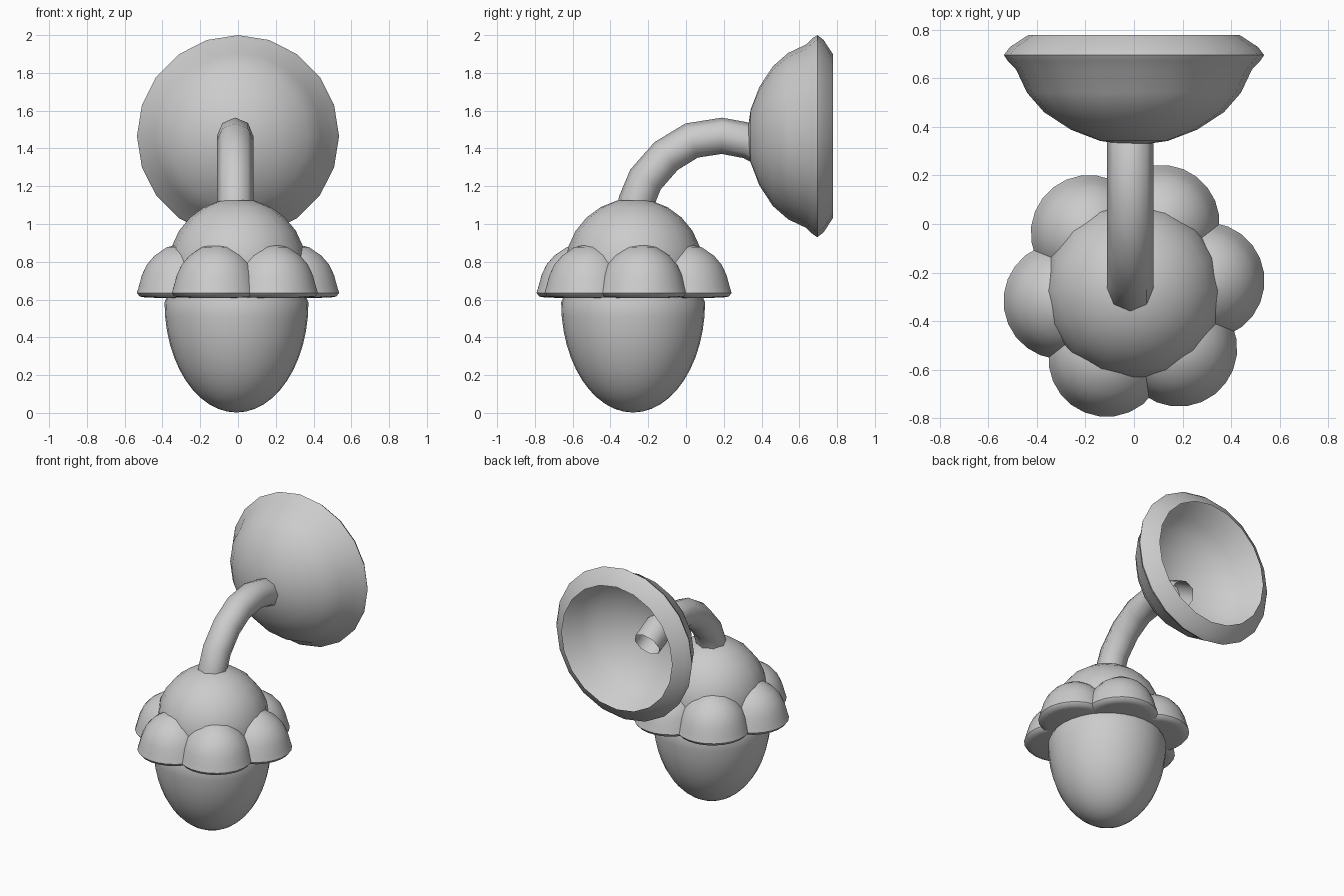
import bpy, bmesh, math
from mathutils import Vector, Matrix

if "Cube" in bpy.data.objects:
    bpy.data.objects.remove(bpy.data.objects["Cube"])


def finish(name, bm, loc=(0, 0, 0), rot=(0, 0, 0), angle=40):
    bmesh.ops.recalc_face_normals(bm, faces=bm.faces)
    mesh = bpy.data.meshes.new(name)
    bm.to_mesh(mesh)
    bm.free()
    ob = bpy.data.objects.new(name, mesh)
    bpy.context.collection.objects.link(ob)
    ob.location, ob.rotation_euler = loc, rot
    bpy.ops.object.select_all(action='DESELECT')
    bpy.context.view_layer.objects.active = ob
    ob.select_set(True)
    bpy.ops.object.shade_smooth_by_angle(angle=math.radians(angle))
    return ob


def lathe(name, profile, sides, loc=(0, 0, 0), rot=(0, 0, 0), angle=40):
    """Revolve (radius, height) points around the local z axis."""
    bm = bmesh.new()
    vs = [bm.verts.new((r, 0, h)) for r, h in profile]
    es = [bm.edges.new(p) for p in zip(vs, vs[1:])]
    bmesh.ops.spin(bm, geom=vs + es, cent=(0, 0, 0), axis=(0, 0, 1),
                   angle=math.tau, steps=sides, use_merge=True)
    bmesh.ops.remove_doubles(bm, verts=bm.verts, dist=1e-4)
    return finish(name, bm, loc, rot, angle)


def tube(name, path, radius, sides):
    """Open tube along a path lying in the yz plane."""
    bm = bmesh.new()
    pts = [Vector(p) for p in path]
    rings = []
    for i, p in enumerate(pts):
        t = (pts[min(i + 1, len(pts) - 1)] - pts[max(i - 1, 0)]).normalized()
        side = Vector((1, 0, 0))
        up = side.cross(t)
        rings.append([bm.verts.new(p + radius * (math.cos(a) * side + math.sin(a) * up))
                      for a in (math.tau * k / sides for k in range(sides))])
    for a, b in zip(rings, rings[1:]):
        for k in range(sides):
            n = (k + 1) % sides
            bm.faces.new((a[k], a[n], b[n], b[k]))
    return finish(name, bm, angle=60)


CY = -0.275  # y of the hanging shade's axis

# wall plate: hollow bowl opening toward the back
lathe("wall_plate",
      [(0, 0.322), (0.14, 0.342), (0.26, 0.388), (0.37, 0.46), (0.44, 0.54),
       (0.485, 0.635), (0.52, 0.672), (0.535, 0.695), (0.51, 0.728), (0.435, 0.777)],
      20, loc=(0, 0, 1.465), rot=(-math.pi / 2, 0, 0), angle=50)

# curved arm from the dome into the wall plate
tube("arm",
     [(-0.015, y, z) for y, z in
      [(-0.285, 1.0), (-0.262, 1.12), (-0.215, 1.235), (-0.105, 1.36),
       (0.03, 1.442), (0.19, 1.467), (0.335, 1.44), (0.46, 1.375)]],
     0.096, 8)

# cap dome
R, CZ = 0.365, 0.77
dome = [(R * math.sin(a), CZ + R * math.cos(a))
        for a in (math.radians(14.5 * k) for k in range(9))]
lathe("cap_dome", dome + [(0, dome[-1][1])], 16, loc=(-0.003, CY, 0))

# ring of six petals around the cap
for k in range(6):
    a = math.radians(8 + 60 * k)
    lathe(f"cap_petal_{k + 1}",
          [(0, 0.608), (0.19, 0.61), (0.225, 0.616), (0.24, 0.635), (0.228, 0.675),
           (0.213, 0.73), (0.187, 0.785), (0.145, 0.833), (0.08, 0.877), (0, 0.895)],
          24, loc=(0.3 * math.cos(a), CY + 0.3 * math.sin(a), 0),
          rot=(0, 0, a), angle=50)

# egg-shaped lower shade
egg = [(0.381 * math.sin(a), 0.585 - 0.583 * math.cos(a))
       for a in (math.radians(7.5 * k) for k in range(13))]
lathe("lower_shade", egg + [(0.34, 0.68), (0, 0.7)], 32, loc=(-0.008, CY - 0.005, 0))
